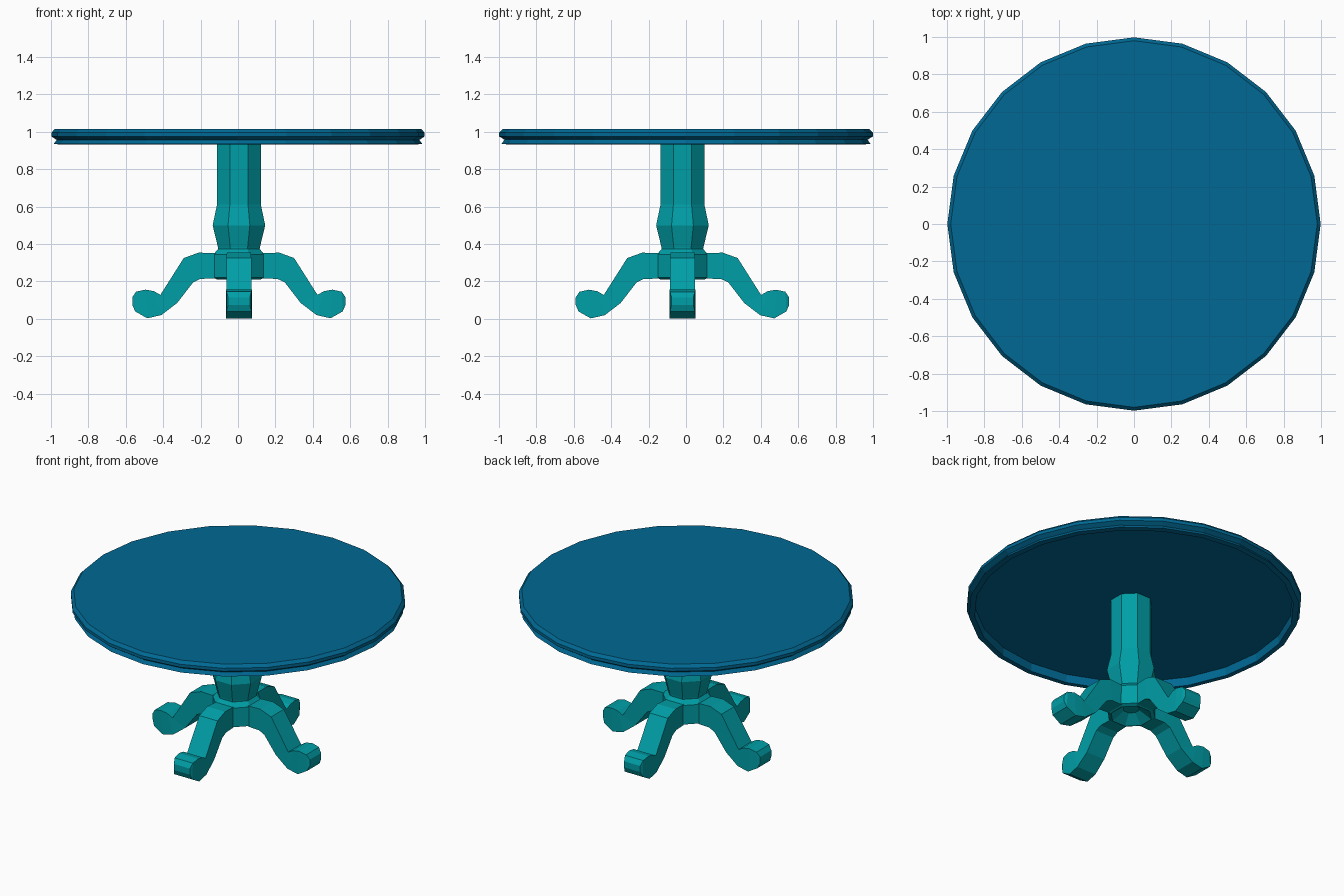
import bpy, bmesh, math
from mathutils import Matrix, Vector

cube = bpy.data.objects.get("Cube")
if cube:
    bpy.data.objects.remove(cube, do_unlink=True)


def material(name, rgb):
    m = bpy.data.materials.new(name)
    m.use_nodes = True
    m.diffuse_color = (*rgb, 1)
    m.node_tree.nodes["Principled BSDF"].inputs["Base Color"].default_value = (*rgb, 1)
    return m


blue = material("deep_blue", (0.0, 0.14, 0.295))
teal = material("teal", (0.0, 0.345, 0.385))
BASE = Vector((0.005, -0.019, 0))


def finish(name, bm, mat, location):
    """Turn the bmesh into a flat-shaded object."""
    bmesh.ops.recalc_face_normals(bm, faces=bm.faces)
    mesh = bpy.data.meshes.new(name)
    bm.to_mesh(mesh)
    bm.free()
    mesh.materials.append(mat)
    ob = bpy.data.objects.new(name, mesh)
    ob.location = location
    bpy.context.collection.objects.link(ob)
    return ob


def loft(bm, rings):
    """Skin a list of equal-length point rings and cap both ends."""
    rings = [[bm.verts.new(p) for p in ring] for ring in rings]
    n = len(rings[0])
    for a, b in zip(rings, rings[1:]):
        for i in range(n):
            j = (i + 1) % n
            bm.faces.new((a[i], a[j], b[j], b[i]))
    bm.faces.new(rings[0])
    bm.faces.new(rings[-1])


def turned(name, profile, sides, offset, mat, location):
    """Faceted turned part from (radius, height) pairs."""
    bm = bmesh.new()
    angles = [(i + offset) * math.tau / sides for i in range(sides)]
    loft(bm, [[(r * math.cos(a), r * math.sin(a), z) for a in angles]
              for r, z in profile])
    return finish(name, bm, mat, location)


# Round top with a grooved rim and a recessed underside
turned("table_top",
       [(0.945, 0.985), (0.95, 0.932), (0.985, 0.935), (0.97, 0.957),
        (0.998, 0.975), (0.998, 0.995), (0.98, 1.014)],
       24, 0, blue, (0, 0, 0))

# Eight-sided column with a swollen lower part
turned("column",
       [(0.115, 0.345), (0.122, 0.385), (0.152, 0.50), (0.127, 0.61), (0.127, 0.987)],
       8, 0.5, teal, BASE)

# Hub that the legs meet, hollowed from below
turned("hub",
       [(0.05, 0.26), (0.125, 0.21), (0.148, 0.22), (0.148, 0.345), (0.118, 0.375)],
       8, 0.5, teal, BASE)

# Leg sections: top (reach, height), bottom (reach, height), half width
LEG = [
    ((0.10, 0.35), (0.125, 0.215), 0.062),
    ((0.215, 0.354), (0.205, 0.214), 0.065),
    ((0.295, 0.325), (0.245, 0.195), 0.066),
    ((0.42, 0.128), (0.33, 0.085), 0.067),
    ((0.455, 0.148), (0.415, 0.02), 0.070),
    ((0.50, 0.156), (0.49, 0.003), 0.070),
    ((0.55, 0.145), (0.555, 0.04), 0.066),
    ((0.57, 0.115), (0.57, 0.075), 0.058),
]
for k, name in enumerate(("left_leg", "back_leg", "right_leg", "front_leg")):
    bm = bmesh.new()
    loft(bm, [[(t[0], -w, t[1]), (t[0], w, t[1]), (b[0], w, b[1]), (b[0], -w, b[1])]
              for t, b, w in LEG])
    bm.transform(Matrix.Rotation(k * math.pi / 2, 4, "Z"))
    finish(name, bm, teal, BASE)
